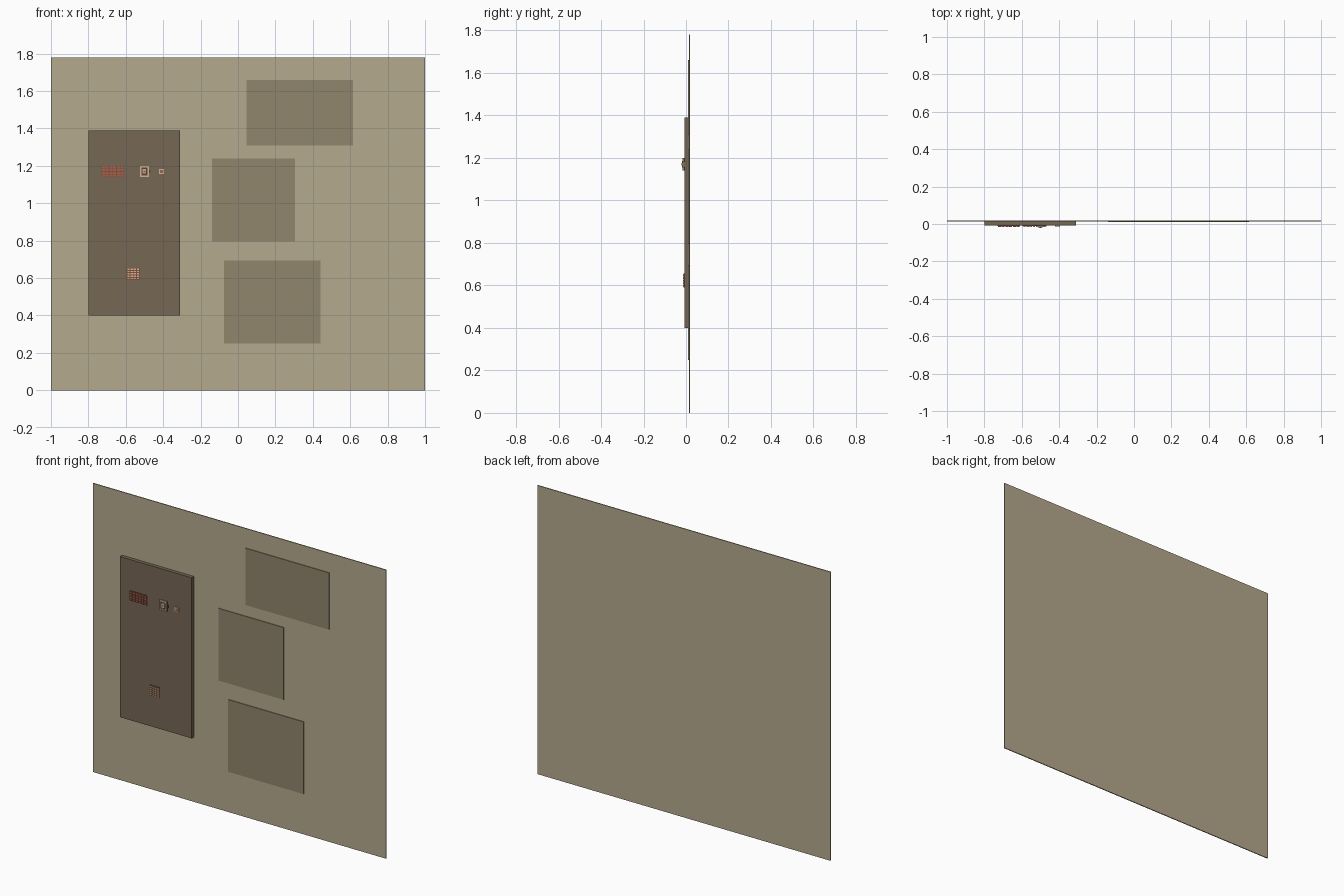
import bpy, bmesh
from mathutils import Matrix, Vector

if "Cube" in bpy.data.objects:
    bpy.data.objects.remove(bpy.data.objects["Cube"])


def material(name, rgb):
    m = bpy.data.materials.new(name)
    m.diffuse_color = (*rgb, 1)
    m.use_nodes = True
    m.node_tree.nodes["Principled BSDF"].inputs["Base Color"].default_value = m.diffuse_color
    return m


SAND = material("sand", (0.46, 0.40, 0.27))
OLIVE = material("olive", (0.28, 0.24, 0.15))
BROWN = material("brown", (0.18, 0.135, 0.09))
RUST = material("rust", (0.36, 0.12, 0.075))
DARK_RUST = material("dark_rust", (0.22, 0.08, 0.05))
CREAM = material("cream", (0.62, 0.46, 0.29))
DARK = material("dark", (0.12, 0.07, 0.05))


def boxes(name, items, mat):
    """One object from boxes given as (x0, x1, z0, z1, y_front, y_back)."""
    bm = bmesh.new()
    for x0, x1, z0, z1, y0, y1 in items:
        centre = Vector((x0 + x1, y0 + y1, z0 + z1)) / 2
        size = Matrix.Diagonal((x1 - x0, y1 - y0, z1 - z0, 1))
        bmesh.ops.create_cube(bm, size=1, matrix=Matrix.Translation(centre) @ size)
    mesh = bpy.data.meshes.new(name)
    bm.to_mesh(mesh)
    bm.free()
    ob = bpy.data.objects.new(name, mesh)
    mesh.materials.append(mat)
    bpy.context.collection.objects.link(ob)
    return ob


def grid(x0, x1, z0, z1, cols, rows, gap, y0, y1):
    """Evenly spaced boxes filling a rectangle, separated by gap."""
    dx, dz = (x1 - x0 + gap) / cols, (z1 - z0 + gap) / rows
    return [(x0 + i * dx, x0 + (i + 1) * dx - gap,
             z0 + j * dz, z0 + (j + 1) * dz - gap, y0, y1)
            for i in range(cols) for j in range(rows)]


def frame(x0, x1, z0, z1, w, y0, y1):
    return [(x0, x0 + w, z0, z1, y0, y1), (x1 - w, x1, z0, z1, y0, y1),
            (x0 + w, x1 - w, z0, z0 + w, y0, y1), (x0 + w, x1 - w, z1 - w, z1, y0, y1)]


# Backing wall and raised plates
boxes("wall_panel", [(-1, 1, 0, 1.78, 0.014, 0.02)], SAND)
for n, (x0, x1, z0, z1) in enumerate([(0.045, 0.615, 1.31, 1.66),
                                      (-0.14, 0.305, 0.795, 1.24),
                                      (-0.075, 0.44, 0.25, 0.695)]):
    boxes(f"wall_plate_{n + 1}", [(x0, x1, z0, z1, 0.010, 0.014)], OLIVE)

# Control board
F = -0.008
boxes("control_board", [(-0.80, -0.31, 0.40, 1.39, F, 0.014)], BROWN)

# Rust-coloured button bank
boxes("button_bank_base", [(-0.73, -0.61, 1.14, 1.20, F - 0.003, F)], DARK_RUST)
boxes("button_bank_buttons",
      grid(-0.728, -0.612, 1.142, 1.198, 6, 4, 0.004, F - 0.008, F - 0.003), RUST)

# Framed switch with a small side latch
boxes("switch_base", [(-0.525, -0.475, 1.14, 1.20, F - 0.003, F)], DARK)
boxes("switch_frame", frame(-0.525, -0.475, 1.14, 1.20, 0.008, F - 0.008, F), CREAM)
boxes("switch_rocker", [(-0.512, -0.488, 1.155, 1.185, F - 0.012, F - 0.003)], CREAM)
boxes("switch_centre", [(-0.505, -0.495, 1.164, 1.176, F - 0.0125, F - 0.012)], RUST)
boxes("switch_latch", [(-0.475, -0.468, 1.162, 1.178, F - 0.005, F)], DARK)

# Small push button
boxes("push_button_frame", frame(-0.422, -0.396, 1.156, 1.182, 0.005, F - 0.006, F), CREAM)
boxes("push_button", [(-0.417, -0.401, 1.161, 1.177, F - 0.004, F)], RUST)

# Keypad
boxes("keypad_base", [(-0.595, -0.525, 0.59, 0.655, F - 0.003, F)], DARK_RUST)
boxes("keypad_keys",
      grid(-0.591, -0.529, 0.594, 0.651, 4, 5, 0.005, F - 0.007, F - 0.003), CREAM)
